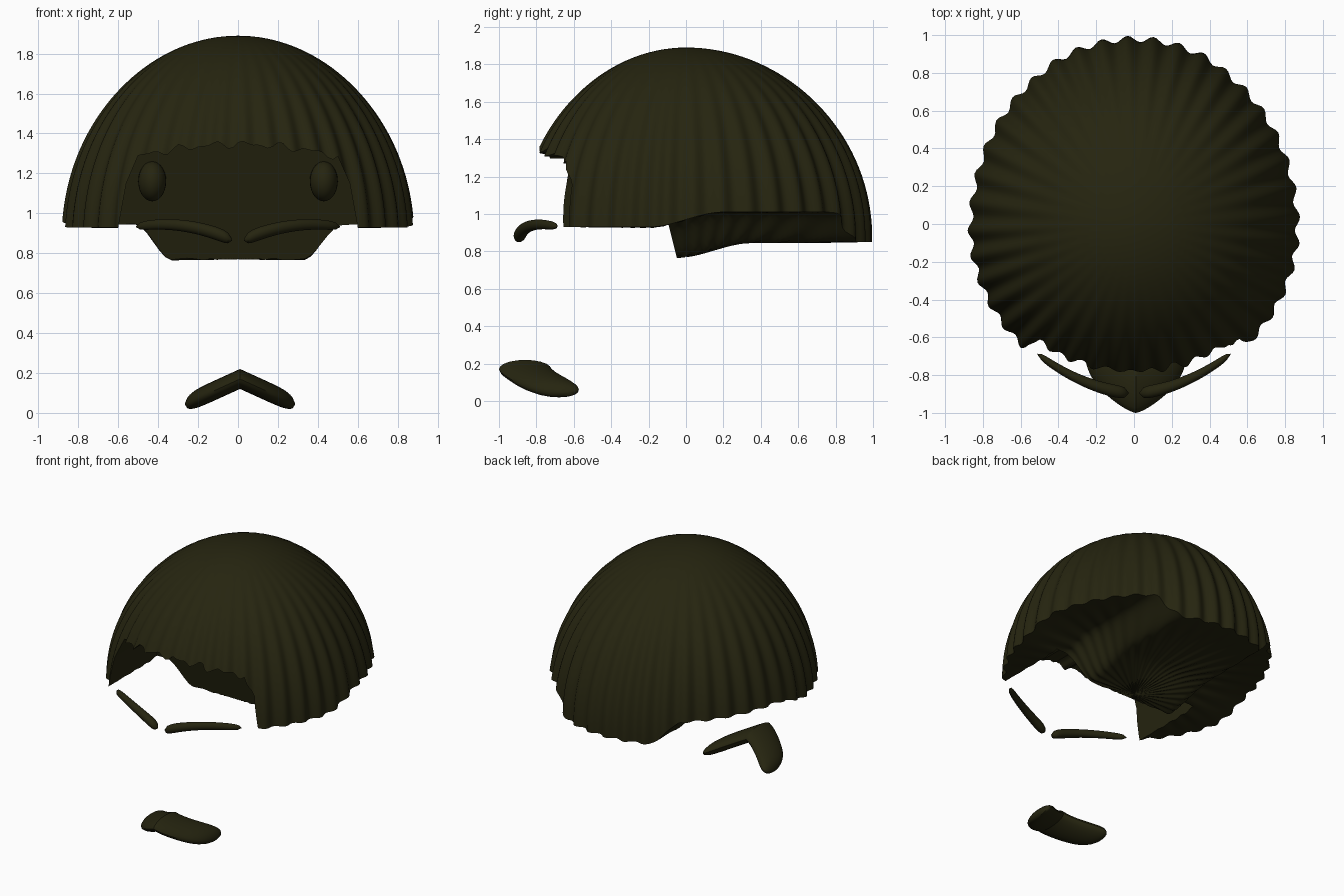
import bpy, bmesh
from math import sin, cos, pi, acos, radians

cube = bpy.data.objects.get("Cube")
if cube:
    bpy.data.objects.remove(cube)

hair = bpy.data.materials.new("dark olive hair")
hair.use_nodes = True
COLOUR = (0.019, 0.018, 0.005, 1)
hair.diffuse_color = COLOUR
hair.node_tree.nodes["Principled BSDF"].inputs["Base Color"].default_value = COLOUR


def make(name, bm):
    bmesh.ops.recalc_face_normals(bm, faces=bm.faces)
    mesh = bpy.data.meshes.new(name)
    bm.to_mesh(mesh)
    bm.free()
    mesh.materials.append(hair)
    ob = bpy.data.objects.new(name, mesh)
    bpy.context.collection.objects.link(ob)
    return ob


def smooth(ob):
    bpy.ops.object.select_all(action='DESELECT')
    ob.select_set(True)
    bpy.context.view_layer.objects.active = ob
    bpy.ops.object.shade_smooth_by_angle(angle=radians(40))


def ramp(v, a, b):
    t = min(max((v - a) / (b - a), 0), 1)
    return t * t * (3 - 2 * t)


def skin(rings, start=None, end=None):
    """Join rings of points, closing each end with a point or a cap."""
    bm = bmesh.new()
    loops = [[bm.verts.new(p) for p in ring] for ring in rings]
    n = len(loops[0])
    for a, b in zip(loops, loops[1:]):
        for i in range(n):
            j = (i + 1) % n
            bm.faces.new((a[i], a[j], b[j], b[i]))
    for loop, tip in ((loops[0], start), (loops[-1], end)):
        if tip:
            v = bm.verts.new(tip)
            for i in range(n):
                bm.faces.new((loop[i], loop[(i + 1) % n], v))
        else:
            bm.faces.new(loop)
    return bm


# Hair cap: fluted dome with a raised side rim and a hanging nape
COLS, ROWS, RIBS = 320, 36, 40
BASE, HEIGHT = 0.87, 1.02


def underside(x, y):
    side = 0.93 + 0.08 * ramp(y, -0.2, 0.2)
    nape = 0.77 + 0.08 * ramp(y, -0.05, 0.35)
    w = ramp(abs(x), 0.33, 0.52)
    return nape * (1 - w) + side * w


def dome(theta, phi):
    flute = 1 + 0.017 * sin(RIBS * theta) * ramp(phi, 0.1, 1.3)
    r = sin(phi) * flute
    depth = 0.98 if sin(theta) > 0 else 0.88
    return 0.87 * r * cos(theta), depth * r * sin(theta), BASE + HEIGHT * cos(phi)


angles = [2 * pi * i / COLS for i in range(COLS)]
rim = []
for a in angles:
    phi = pi / 2
    for _ in range(6):
        x, y, z = dome(a, phi)
        phi = acos((underside(x, y) - BASE) / HEIGHT)
    rim.append(phi)

rings = [[dome(a, p * k / ROWS) for a, p in zip(angles, rim)] for k in range(1, ROWS + 1)]
edge = rings[-1]
for k in range(27, 0, -1):
    t = k / 28
    rings.append([(x * t, y * t, underside(x * t, y * t) + 0.006 * t * (1 - t) * 4 * sin(RIBS * a))
                  for a, (x, y, z) in zip(angles, edge)])
cap = make("hair_cap", skin(rings, (0, 0, BASE + HEIGHT), (0, 0, underside(0, 0))))

# Face opening with a ragged fringe and a sloping back wall
outline = [(-0.72, 0.5), (-0.6, 0.93), (-0.56, 1.15)]
for i in range(41):
    x = -0.5 + i / 40
    outline.append((x, 1.345 - 0.25 * x * x + 0.013 * sin(38 * x) + 0.01 * sin(61 * x + 1)))
outline += [(0.56, 1.15), (0.6, 0.93), (0.72, 0.5)]
front = [(x, -1.3, z) for x, z in outline]
back = [(x, -0.05 - 0.25 * (z - 0.77), z) for x, z in outline]
cutter = make("face_cutter", skin([front, back]))
cutter.hide_render = True
bpy.context.view_layer.objects.active = cap
mod = cap.modifiers.new("face_opening", 'BOOLEAN')
mod.operation = 'DIFFERENCE'
mod.solver = 'EXACT'
mod.object = cutter
bpy.ops.object.modifier_apply(modifier=mod.name)
bpy.data.objects.remove(cutter)
smooth(cap)

# Rounded tufts on the wall of the opening
for side, label in ((1, "left"), (-1, "right")):
    bm = bmesh.new()
    bmesh.ops.create_uvsphere(bm, u_segments=24, v_segments=14, radius=1)
    for v in bm.verts:
        v.co = (side * 0.43 + v.co.x * 0.07, -0.17 + v.co.y * 0.09, 1.16 + v.co.z * 0.1)
    smooth(make(label + "_tuft", bm))


def strand(name, sections):
    """Loft along x through sections of (x, y, z, half depth, half height)."""
    rings = [[(x, y + d * cos(2 * pi * i / 20), z + h * sin(2 * pi * i / 20)) for i in range(20)]
             for x, y, z, d, h in sections]
    smooth(make(name, skin(rings)))


# Moustache halves: slim curved tapering strands
for side, label in ((1, "left"), (-1, "right")):
    sections = []
    for i in range(25):
        t = i / 24
        r = (0.036 - 0.014 * t) * max(1 - abs(2 * t - 1) ** 10, 0.02) ** 0.5
        sections.append((side * (0.03 + 0.48 * t), -0.895 + 0.05 * t + 0.155 * t * t,
                         0.868 + 0.21 * t - 0.145 * t * t, r, r))
    strand(label + "_moustache", sections)

# Chin beard: broad chevron band sweeping back at its ends
sections = []
for i in range(49):
    u = -1 + i / 24
    a = abs(u)
    s = max(1 - a ** 8, 0.01) ** 0.5
    sections.append((0.01 + 0.275 * u, -0.86 + 0.21 * a ** 1.4, 0.17 - 0.125 * a,
                     0.14 * s, 0.05 * s))
strand("chin_beard", sections)
